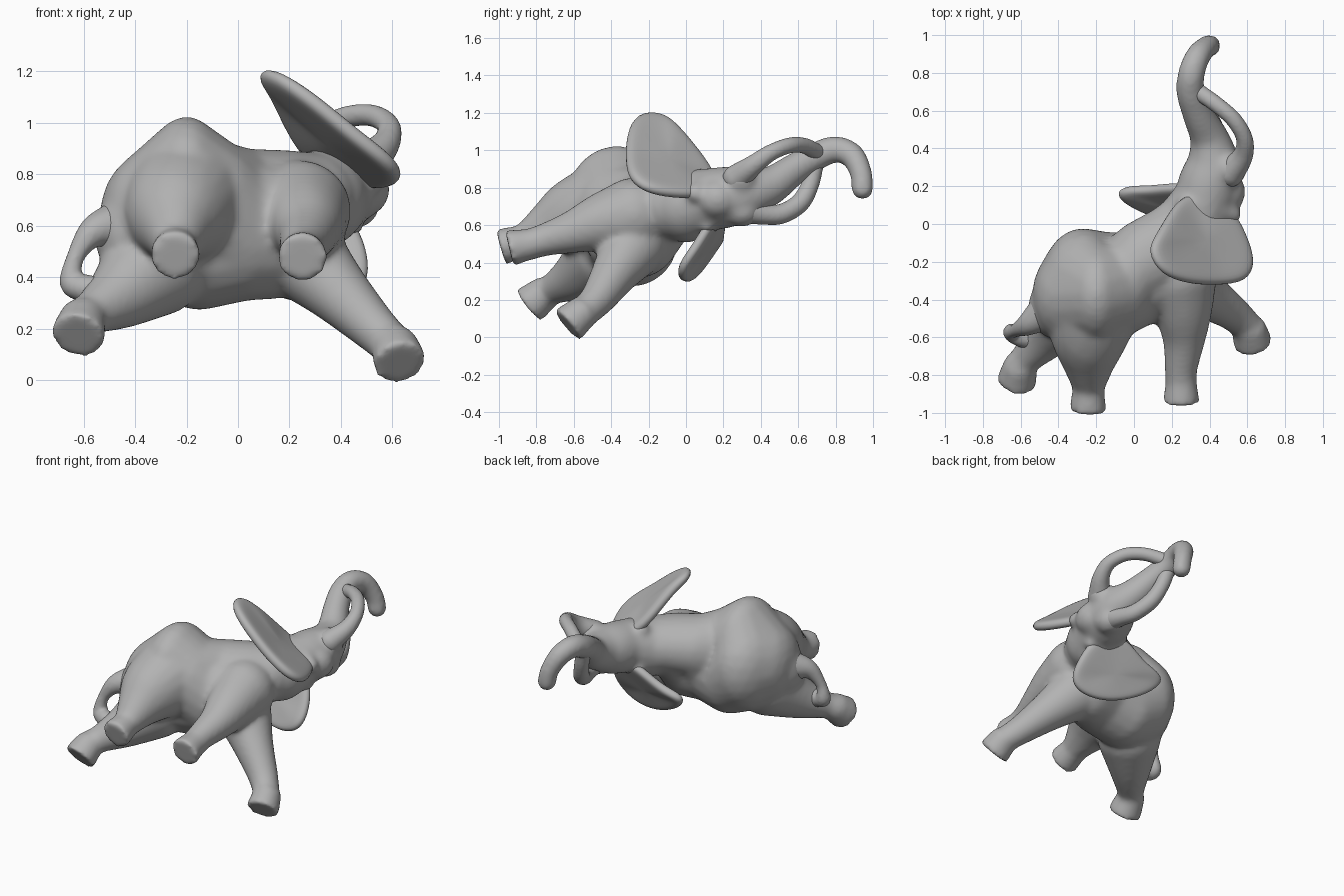
import bpy, bmesh
from mathutils import Vector, Matrix

hide = bpy.data.materials.new("grey_hide")
hide.diffuse_color = (0.45, 0.45, 0.45, 1)


def finish(bm, name):
    me = bpy.data.meshes.new(name)
    bm.to_mesh(me)
    bm.free()
    me.materials.append(hide)
    ob = bpy.data.objects.new(name, me)
    bpy.context.collection.objects.link(ob)
    return ob


def blob(bm, c, r):
    """Ellipsoid at c with radii r."""
    m = Matrix.Translation(c) @ Matrix.Diagonal((r[0], r[1], r[2], 1))
    bmesh.ops.create_icosphere(bm, subdivisions=3, radius=1, matrix=m)


def blend(bm, a, b, n=6):
    """Row of ellipsoids from a to b, each (x, y, z, rx, ry, rz)."""
    a, b = Vector(a), Vector(b)
    for i in range(n + 1):
        q = a.lerp(b, i / n)
        blob(bm, q[:3], q[3:])


def chain(bm, pts, step=0.02, grow=0.0):
    """Smooth tapered limb through points (x, y, z, radius)."""
    p = [Vector(q) for q in pts]
    p = [2 * p[0] - p[1]] + p + [2 * p[-1] - p[-2]]
    for a, b, c, d in zip(p, p[1:], p[2:], p[3:]):
        n = max(2, int((c - b).length / step))
        for i in range(n + 1):
            t = i / n
            q = 0.5 * (2 * b + (c - a) * t + (2 * a - 5 * b + 4 * c - d) * t * t
                       + (3 * b - a - 3 * c + d) * t ** 3)
            blob(bm, q[:3], [q[3] + grow] * 3)


def foot(bm, a, b, r):
    """Flat-ended foot between a and b."""
    a, b = Vector(a), Vector(b)
    m = Matrix.Translation((a + b) / 2) @ (b - a).to_track_quat('Z', 'Y').to_matrix().to_4x4()
    bmesh.ops.create_cone(bm, cap_ends=True, segments=24, radius1=r * 0.82, radius2=r,
                          depth=(b - a).length, matrix=m)


def fuse(ob, voxel, rounds):
    m = ob.modifiers.new("fuse", 'REMESH')
    m.mode = 'VOXEL'
    m.voxel_size = voxel
    m.use_smooth_shade = True
    s = ob.modifiers.new("soften", 'SMOOTH')
    s.factor = 0.5
    s.iterations = rounds


# Torso: hips, rump hump, belly, shoulders
bm = bmesh.new()
hips = (-0.34, -0.38, 0.62, 0.20, 0.26, 0.27)
rump = (-0.27, -0.33, 0.62, 0.23, 0.31, 0.31)
hump = (-0.20, -0.37, 0.73, 0.18, 0.27, 0.295)
loin = (-0.08, -0.34, 0.66, 0.20, 0.26, 0.27)
under = (-0.15, -0.29, 0.53, 0.22, 0.25, 0.26)
belly = (0.02, -0.30, 0.58, 0.19, 0.25, 0.275)
chest = (0.15, -0.26, 0.58, 0.20, 0.24, 0.265)
withers = (0.03, -0.21, 0.70, 0.17, 0.23, 0.20)
shoulder = (0.18, -0.13, 0.71, 0.18, 0.23, 0.185)
neck = (0.29, -0.04, 0.70, 0.18, 0.22, 0.185)
for a, b in [(hips, rump), (hips, hump), (rump, hump), (hump, loin), (loin, belly), (rump, under),
             (under, belly), (belly, chest), (loin, withers), (withers, shoulder), (shoulder, neck),
             (belly, withers), (chest, shoulder)]:
    blend(bm, a, b)
blob(bm, (-0.41, -0.44, 0.57), (0.15, 0.17, 0.18))

# Legs
chain(bm, [(-0.32, -0.43, 0.45, 0.20), (-0.45, -0.575, 0.335, 0.13),
           (-0.56, -0.70, 0.265, 0.082), (-0.60, -0.745, 0.24, 0.08)], grow=0.005)
chain(bm, [(-0.21, -0.42, 0.69, 0.25), (-0.235, -0.57, 0.655, 0.205), (-0.24, -0.70, 0.60, 0.145),
           (-0.24, -0.84, 0.53, 0.088), (-0.245, -0.90, 0.505, 0.08)], grow=0.005)
chain(bm, [(0.24, -0.28, 0.655, 0.195), (0.26, -0.45, 0.615, 0.15), (0.265, -0.60, 0.565, 0.11),
           (0.25, -0.76, 0.52, 0.083), (0.25, -0.86, 0.49, 0.08)], grow=0.005)
chain(bm, [(0.24, -0.28, 0.49, 0.17), (0.37, -0.37, 0.36, 0.125),
           (0.52, -0.47, 0.21, 0.09), (0.605, -0.55, 0.13, 0.078)], grow=0.005)
foot(bm, (-0.60, -0.74, 0.25), (-0.622, -0.84, 0.17), 0.108)
foot(bm, (-0.24, -0.86, 0.52), (-0.245, -0.99, 0.483), 0.10)
foot(bm, (0.25, -0.84, 0.50), (0.25, -0.945, 0.475), 0.10)
foot(bm, (0.605, -0.535, 0.15), (0.63, -0.635, 0.065), 0.106)

# Neck, head and raised trunk
chain(bm, [(0.31, 0.0, 0.70, 0.19), (0.37, 0.12, 0.735, 0.165), (0.40, 0.22, 0.75, 0.16),
           (0.42, 0.32, 0.77, 0.135), (0.40, 0.45, 0.81, 0.10), (0.34, 0.58, 0.90, 0.08),
           (0.30, 0.70, 0.97, 0.073), (0.305, 0.80, 1.005, 0.068), (0.34, 0.89, 0.97, 0.063),
           (0.385, 0.938, 0.87, 0.056), (0.40, 0.943, 0.795, 0.056)], grow=0.004)
# Brow and cheek swellings
blob(bm, (0.48, 0.17, 0.74), (0.11, 0.12, 0.11))
blob(bm, (0.50, 0.29, 0.84), (0.09, 0.09, 0.09))
blob(bm, (0.46, 0.30, 0.68), (0.09, 0.10, 0.09))
# Ear roots blending into the head
chain(bm, [(0.27, 0.10, 0.86, 0.05), (0.40, 0.09, 0.82, 0.07), (0.52, 0.05, 0.77, 0.05)])
chain(bm, [(0.24, 0.17, 0.63, 0.04), (0.37, 0.15, 0.65, 0.06), (0.45, 0.11, 0.60, 0.04)])
body = finish(bm, "body_legs_and_trunk")
fuse(body, 0.015, 14)

# Tusks curving up to meet the trunk
for name, pts in [
    ("upper_tusk", [(0.51, 0.27, 0.85, 0.075), (0.575, 0.36, 0.92, 0.055), (0.585, 0.45, 0.985, 0.045),
                    (0.53, 0.55, 1.025, 0.043), (0.44, 0.63, 1.025, 0.043), (0.34, 0.70, 0.99, 0.045)]),
    ("lower_tusk", [(0.46, 0.30, 0.69, 0.08), (0.45, 0.41, 0.66, 0.058), (0.42, 0.51, 0.66, 0.054),
                    (0.37, 0.61, 0.72, 0.052), (0.33, 0.665, 0.82, 0.048), (0.30, 0.69, 0.93, 0.048)])]:
    bm = bmesh.new()
    chain(bm, pts, 0.015)
    fuse(finish(bm, name), 0.01, 3)

# Tail looping down to the hind leg
bm = bmesh.new()
chain(bm, [(-0.46, -0.46, 0.60, 0.10), (-0.56, -0.53, 0.575, 0.06), (-0.63, -0.565, 0.48, 0.035),
           (-0.645, -0.575, 0.38, 0.048), (-0.59, -0.60, 0.355, 0.055), (-0.50, -0.61, 0.33, 0.065)], 0.015)
fuse(finish(bm, "tail"), 0.01, 3)

# Ears: fan-shaped outlines with their roots in the head
upper_rim = [(0.07, -0.14, 1.205), (0.14, -0.27, 1.20), (0.30, -0.32, 1.09), (0.45, -0.325, 0.96),
             (0.60, -0.31, 0.85), (0.645, -0.21, 0.78), (0.60, -0.07, 0.755), (0.53, 0.07, 0.75),
             (0.41, 0.17, 0.78), (0.25, 0.16, 0.87), (0.17, 0.04, 1.03), (0.115, -0.06, 1.15)]
lower_rim = [(-0.11, 0.165, 0.50), (-0.03, 0.105, 0.41), (0.12, 0.045, 0.33), (0.28, -0.005, 0.29),
             (0.43, -0.035, 0.31), (0.51, -0.025, 0.38), (0.51, 0.05, 0.48), (0.47, 0.12, 0.60),
             (0.38, 0.19, 0.70), (0.21, 0.21, 0.66), (0.08, 0.19, 0.57), (-0.04, 0.195, 0.54)]
for name, rim, mid, thick in [("upper_ear", upper_rim, (0.37, -0.10, 0.925), 0.065),
                              ("lower_ear", lower_rim, (0.24, 0.085, 0.46), 0.06)]:
    bm = bmesh.new()
    n = len(rim)
    mid = Vector(mid)
    outer = [bm.verts.new(p) for p in rim]
    inner = [bm.verts.new(Vector(p).lerp(mid, 0.3)) for p in rim]
    hub = bm.verts.new(mid)
    for i in range(n):
        j = (i + 1) % n
        bm.faces.new((outer[i], outer[j], inner[j], inner[i]))
        bm.faces.new((inner[i], inner[j], hub))
    bmesh.ops.recalc_face_normals(bm, faces=bm.faces)
    for f in bm.faces:
        f.smooth = True
    ear = finish(bm, name)
    s = ear.modifiers.new("thickness", 'SOLIDIFY')
    s.thickness = thick
    s.offset = 0
    d = ear.modifiers.new("round", 'SUBSURF')
    d.levels = d.render_levels = 2
